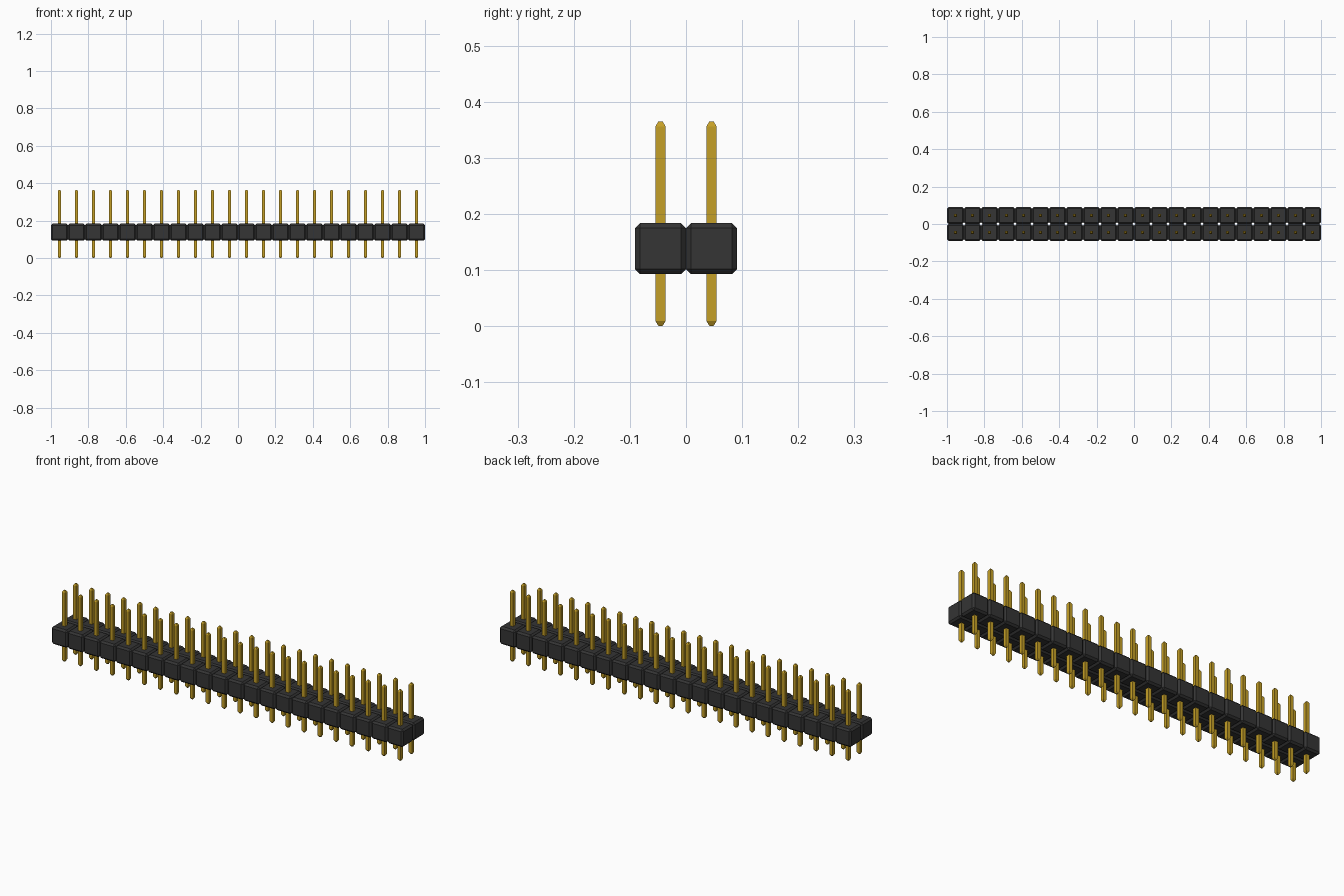
import bpy
import bmesh

cube = bpy.data.objects.get("Cube")
if cube:
    bpy.data.objects.remove(cube, do_unlink=True)

COLUMNS = 22
PITCH = 2 / COLUMNS
PIN_HEIGHT = 0.365
HOUSING_Z = 0.138


def material(name, color):
    mat = bpy.data.materials.new(name)
    mat.use_nodes = True
    mat.diffuse_color = color
    mat.node_tree.nodes["Principled BSDF"].inputs["Base Color"].default_value = color
    return mat


def grid_object(name, bm, mat, z):
    """Place a part at the first position and repeat it over both rows."""
    mesh = bpy.data.meshes.new(name)
    bm.to_mesh(mesh)
    bm.free()
    mesh.materials.append(mat)
    obj = bpy.data.objects.new(name, mesh)
    bpy.context.collection.objects.link(obj)
    obj.location = (-1 + PITCH / 2, -PITCH / 2, z)
    for label, count, step in (("columns", COLUMNS, (PITCH, 0, 0)),
                               ("rows", 2, (0, PITCH, 0))):
        array = obj.modifiers.new(label, "ARRAY")
        array.count = count
        array.use_relative_offset = False
        array.use_constant_offset = True
        array.constant_offset_displace = step
    return obj


black = material("black plastic", (0.035, 0.035, 0.035, 1))
gold = material("gold metal", (0.56, 0.35, 0.02, 1))

# Housing: chamfered cubes, one per pin
bm = bmesh.new()
bmesh.ops.create_cube(bm, size=PITCH)
bmesh.ops.bevel(bm, geom=bm.edges[:], offset=0.009, segments=1,
                affect="EDGES", profile=0.5)
grid_object("housing", bm, black, HOUSING_Z)

# Pins: square posts with a short taper at both ends
bm = bmesh.new()
bmesh.ops.create_cube(bm, size=1)
bmesh.ops.scale(bm, vec=(0.018, 0.018, PIN_HEIGHT - 0.018), verts=bm.verts)
caps = [f for f in bm.faces if abs(f.normal.z) > 0.9]
for cap in caps:
    up = 1 if cap.normal.z > 0 else -1
    tip = bmesh.ops.extrude_discrete_faces(bm, faces=[cap])["faces"][0]
    for v in tip.verts:
        v.co.x *= 0.4
        v.co.y *= 0.4
        v.co.z += up * 0.009
grid_object("pins", bm, gold, PIN_HEIGHT / 2)
